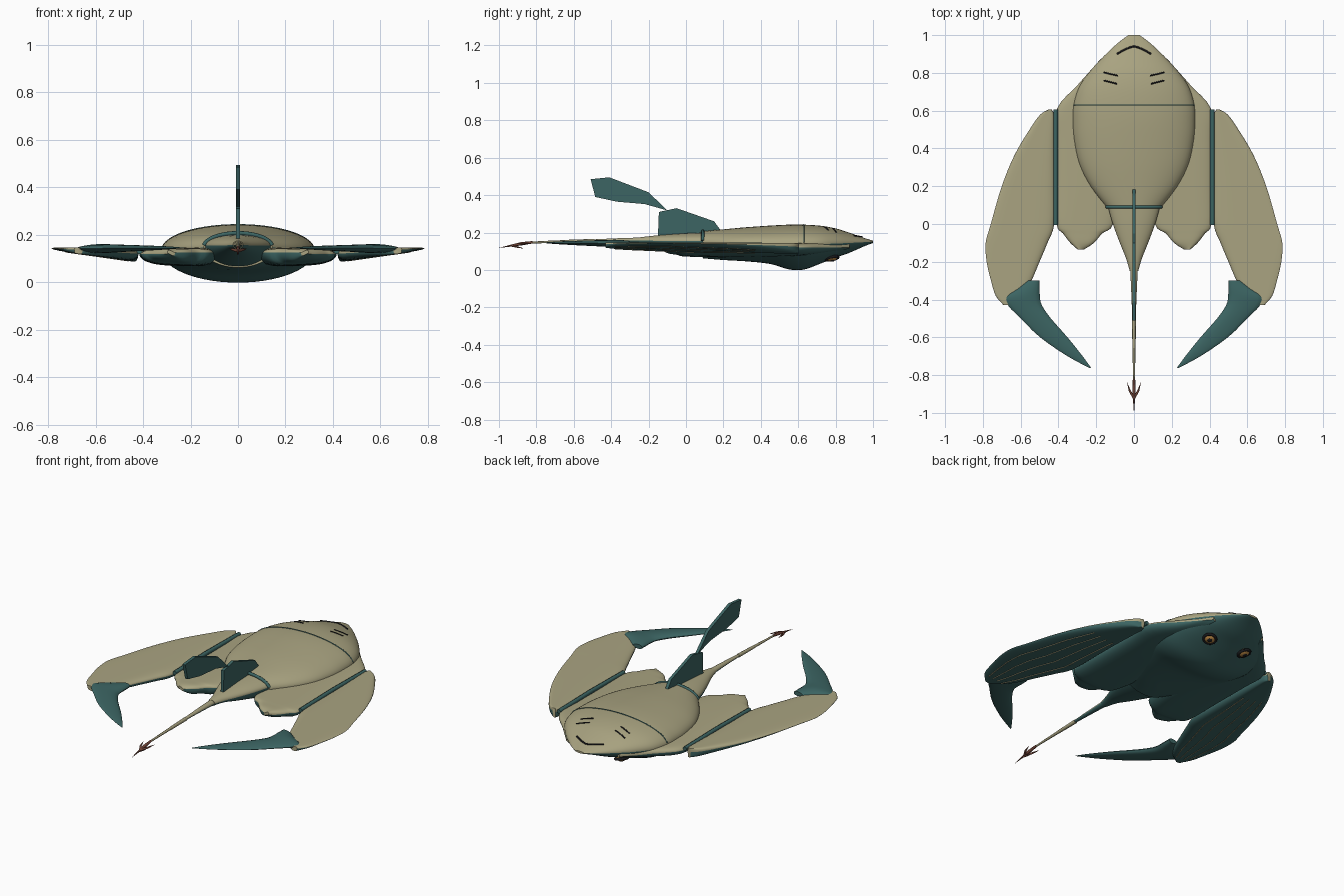
import bpy, bmesh, math
from mathutils import Vector

if "Cube" in bpy.data.objects:
    bpy.data.objects.remove(bpy.data.objects["Cube"])

def mat(name, c):
    m = bpy.data.materials.new(name)
    m.diffuse_color = (*c, 1)
    m.use_nodes = True
    m.node_tree.nodes["Principled BSDF"].inputs["Base Color"].default_value = m.diffuse_color
    return m

BEIGE = mat("beige", (.40, .37, .22))
TEAL = mat("teal", (.045, .13, .125))
DARK = mat("dark", (.01, .01, .012))
BROWN = mat("brown", (.17, .06, .04))
ORANGE = mat("orange", (.5, .25, .06))

def finish(ob, mirror=False, angle=40):
    if mirror:
        ob.modifiers.new("Mirror", 'MIRROR')
    bpy.ops.object.select_all(action='DESELECT')
    ob.select_set(True)
    bpy.context.view_layer.objects.active = ob
    bpy.ops.object.shade_smooth_by_angle(angle=math.radians(angle))
    return ob

def from_bmesh(name, bm, mats, mirror=False, angle=40):
    bmesh.ops.recalc_face_normals(bm, faces=bm.faces)
    me = bpy.data.meshes.new(name)
    bm.to_mesh(me)
    bm.free()
    for m in mats:
        me.materials.append(m)
    ob = bpy.data.objects.new(name, me)
    bpy.context.collection.objects.link(ob)
    return finish(ob, mirror, angle)

def smooth_rows(rows, k):
    """Catmull-Rom resampling of a list of equal-length tuples."""
    out = []
    for i in range(len(rows) - 1):
        p = [rows[max(i - 1, 0)], rows[i], rows[i + 1], rows[min(i + 2, len(rows) - 1)]]
        for j in range(k):
            t = j / k
            out.append([.5 * (2*b + (c - a)*t + (2*a - 5*b + 4*c - d)*t*t + (3*b - a - 3*c + d)*t**3)
                        for a, b, c, d in zip(*p)])
    return out + [list(rows[-1])]

def shell(name, rows, mats, power=2, mirror=False, k=4, n=20):
    """Loft along y; row = y, x0, x1, then (top, mid, bottom) z at x0 and x1."""
    bm = bmesh.new()
    rings = []
    for y, x0, x1, t0, m0, b0, t1, m1, b1 in smooth_rows(rows, k):
        ring = []
        for i in range(2 * n):
            a = math.pi * i / n
            s = -math.cos(a)
            u = (s + 1) / 2
            f = max(0, 1 - abs(s) ** power) ** .5
            m = m0 + (m1 - m0) * u
            edge = t0 + (t1 - t0) * u if i <= n else b0 + (b1 - b0) * u
            ring.append(bm.verts.new((x0 + (x1 - x0) * u, y, m + (edge - m) * f)))
        rings.append(ring)
    for r, q in zip(rings, rings[1:]):
        for i in range(2 * n):
            j = (i + 1) % (2 * n)
            bm.faces.new((r[i], r[j], q[j], q[i])).material_index = 0 if i < n else len(mats) - 1
    bm.faces.new(rings[0])
    bm.faces.new(rings[-1])
    return from_bmesh(name, bm, mats, mirror)

def tube(name, pts, r, m, mirror=False, radii=None):
    cu = bpy.data.curves.new(name, 'CURVE')
    cu.dimensions = '3D'
    cu.bevel_depth, cu.bevel_resolution, cu.use_fill_caps = r, 2, True
    sp = cu.splines.new('POLY')
    sp.points.add(len(pts) - 1)
    for i, p in enumerate(pts):
        sp.points[i].co = (*p, 1)
        sp.points[i].radius = radii[i] if radii else 1
    cu.materials.append(m)
    ob = bpy.data.objects.new(name, cu)
    bpy.context.collection.objects.link(ob)
    if mirror:
        ob.modifiers.new("Mirror", 'MIRROR')
    return ob

def plate(name, outline, thick, m):
    """Flat side-view (y, z) outline extruded across x."""
    bm = bmesh.new()
    f = bm.faces.new([bm.verts.new((-thick / 2, y, z)) for y, z in outline])
    ext = bmesh.ops.extrude_face_region(bm, geom=[f])['geom']
    bmesh.ops.translate(bm, vec=(thick, 0, 0), verts=[v for v in ext if isinstance(v, bmesh.types.BMVert)])
    return from_bmesh(name, bm, [m], angle=20)

# main body: y, half width, top, mid, bottom
body = [(1, .03, .156, .15, .144), (.95, .095, .172, .148, .125), (.87, .178, .20, .144, .09),
        (.8, .24, .222, .141, .066), (.72, .293, .236, .138, .034), (.63, .32, .242, .136, .002),
        (.55, .324, .242, .135, .003), (.45, .318, .237, .135, .032), (.32, .29, .228, .138, .046),
        (.2, .23, .217, .142, .053), (.09, .145, .207, .146, .062)]
sym = lambda rows: [(y, -w, w, t, m, b, t, m, b) for y, w, t, m, b in rows]
shell("body", sym(body), [BEIGE, TEAL], n=28)
fine = smooth_rows(body, 12)

def top_z(x, y):
    _, w, t, m, _ = min(fine, key=lambda r: abs(r[0] - y))
    return m + (t - m) * max(0, 1 - (x / w) ** 2) ** .5

def surface_line(name, pts, r, m, mirror=False):
    return tube(name, [(x, y, top_z(x, y)) for x, y in pts], r, m, mirror)

# seams across the back
surface_line("head_seam", [(-.318 + .636 * i / 40, .63) for i in range(41)], .003, TEAL)
surface_line("rear_band", [(.143 * -math.cos(math.pi * i / 24), .09) for i in range(25)], .009, TEAL)

# dark head markings
surface_line("brow_mark", [(.09 * s, .94 - .04 * abs(s) ** 1.4) for s in [i / 8 - 1 for i in range(17)]], .005, DARK)
surface_line("cheek_mark_front", [(.085, .785), (.12, .793), (.16, .803)], .004, DARK, True)
surface_line("cheek_mark_rear", [(.09, .742), (.12, .75), (.16, .76)], .004, DARK, True)

# tail root and tail segments
shell("tail_root", sym([(.1, .14, .20, .155, .065), (0, .112, .196, .155, .09), (-.1, .075, .189, .155, .115),
                        (-.18, .043, .182, .156, .135), (-.25, .022, .174, .157, .14)]), [BEIGE, TEAL])
shell("tail_sleeve", sym([(-.2, .022, .174, .157, .142), (-.35, .015, .17, .157, .146),
                          (-.5, .009, .163, .156, .149)]), [BEIGE, TEAL], n=8)
for i, (a, b, r) in enumerate([(-.49, -.64, .011), (-.64, -.75, .008), (-.75, -.85, .006)]):
    z = .155 - .003 * i
    tube(f"tail_segment_{i + 1}", [(0, a, z), (0, b, z - .003)], r, BEIGE, radii=[1, .8])

# barbed tail tip
tube("tail_spike", [(0, -.82, .148), (0, -.88, .14), (0, -1, .118)], .009, BROWN, radii=[.7, 1, .05])
tube("tail_barb", [(0, -.92, .132), (.022, -.885, .138), (.036, -.84, .142)], .007, BROWN, True, [1, .8, .1])
tube("tail_lower_barb", [(0, -.93, .13), (0, -.9, .122), (0, -.87, .115)], .006, BROWN, radii=[1, .7, .1])

# inner wings
shell("inner_wing", [(y, a, b, t, .125, lo, .14, .12, lo + .015) for y, a, b, t, lo in [
    (.875, .16, .175, .14, .11), (.74, .18, .295, .145, .085), (.61, .16, .408, .148, .07),
    (.45, .12, .41, .15, .062), (.2, .08, .41, .15, .062), (.0, .11, .41, .145, .066),
    (-.05, .168, .376, .143, .076), (-.1, .212, .337, .14, .085), (-.135, .265, .298, .125, .108)]],
    [BEIGE, TEAL], power=4, mirror=True)

# outer wings, thinning towards the tip
def wing_z(x):
    u = (x - .42) / .365
    return (.142 + .006 * u, .12 + .023 * u, .084 + .052 * u)

wing = [(.605, .435, .455), (.58, .422, .495), (.52, .42, .54), (.37, .42, .63), (.2, .42, .70),
        (0, .422, .758), (-.1, .458, .785), (-.2, .50, .78), (-.3, .543, .757), (-.38, .59, .732),
        (-.43, .655, .69)]
shell("outer_wing", [(y, a, b, *wing_z(a), *wing_z(b)) for y, a, b in wing], [BEIGE, TEAL], power=6, mirror=True)
tube("wing_hinge", [(.415, .605, .13), (.415, .3, .135), (.415, -.005, .13)], .012, TEAL, True)

# ribs under the outer wings
for i in range(4):
    u = .2 + .2 * i
    pts = []
    for y, a, b in wing[3:-1]:
        x = a + (b - a) * u
        pts.append((x, y, wing_z(x)[2] + .001))
    tube(f"wing_rib_{i + 1}", pts, .003, BEIGE, True)

# claws at the wing ends
shell("claw", [(y, a, b, z + h, z, z - h, z + h * .6, z, z - h * .6) for y, a, b, z, h in [
    (-.3, .50, .56, .142, .016), (-.345, .499, .62, .142, .022), (-.385, .498, .678, .142, .024),
    (-.43, .488, .668, .142, .022), (-.5, .44, .60, .143, .019), (-.6, .352, .497, .144, .014),
    (-.7, .272, .352, .145, .008), (-.763, .226, .234, .145, .001)]], [TEAL], mirror=True, k=3, n=8)

# dorsal fins
plate("front_fin", [(.19, .205), (.15, .26), (-.05, .33), (-.145, .31), (-.15, .18), (.1, .195)], .018, TEAL)
plate("rear_fin", [(-.10, .318), (-.20, .415), (-.41, .495), (-.51, .485), (-.485, .39), (-.37, .365),
                   (-.22, .352)], .018, TEAL)

# eyes under the head
c = Vector((.12, .78, .066))
down = Vector((.25, .2, -1)).normalized()
rot = down.to_track_quat('Z', 'Y').to_matrix().to_4x4()
def eye_ball(name, r, off, squash, m):
    bm = bmesh.new()
    bmesh.ops.create_uvsphere(bm, u_segments=20, v_segments=12, radius=r)
    bmesh.ops.scale(bm, vec=(1, 1, squash), verts=bm.verts)
    bmesh.ops.transform(bm, matrix=rot, verts=bm.verts)
    bmesh.ops.translate(bm, vec=c + down * off, verts=bm.verts)
    from_bmesh(name, bm, [m], True, 60)
eye_ball("eye", .032, 0, .6, ORANGE)
eye_ball("pupil", .014, .015, .5, DARK)
ring = [c + (rot @ Vector((.033 * math.cos(a), .033 * math.sin(a), .004)))
        for a in [math.tau * i / 24 for i in range(25)]]
tube("eye_rim", ring, .008, DARK, True)
